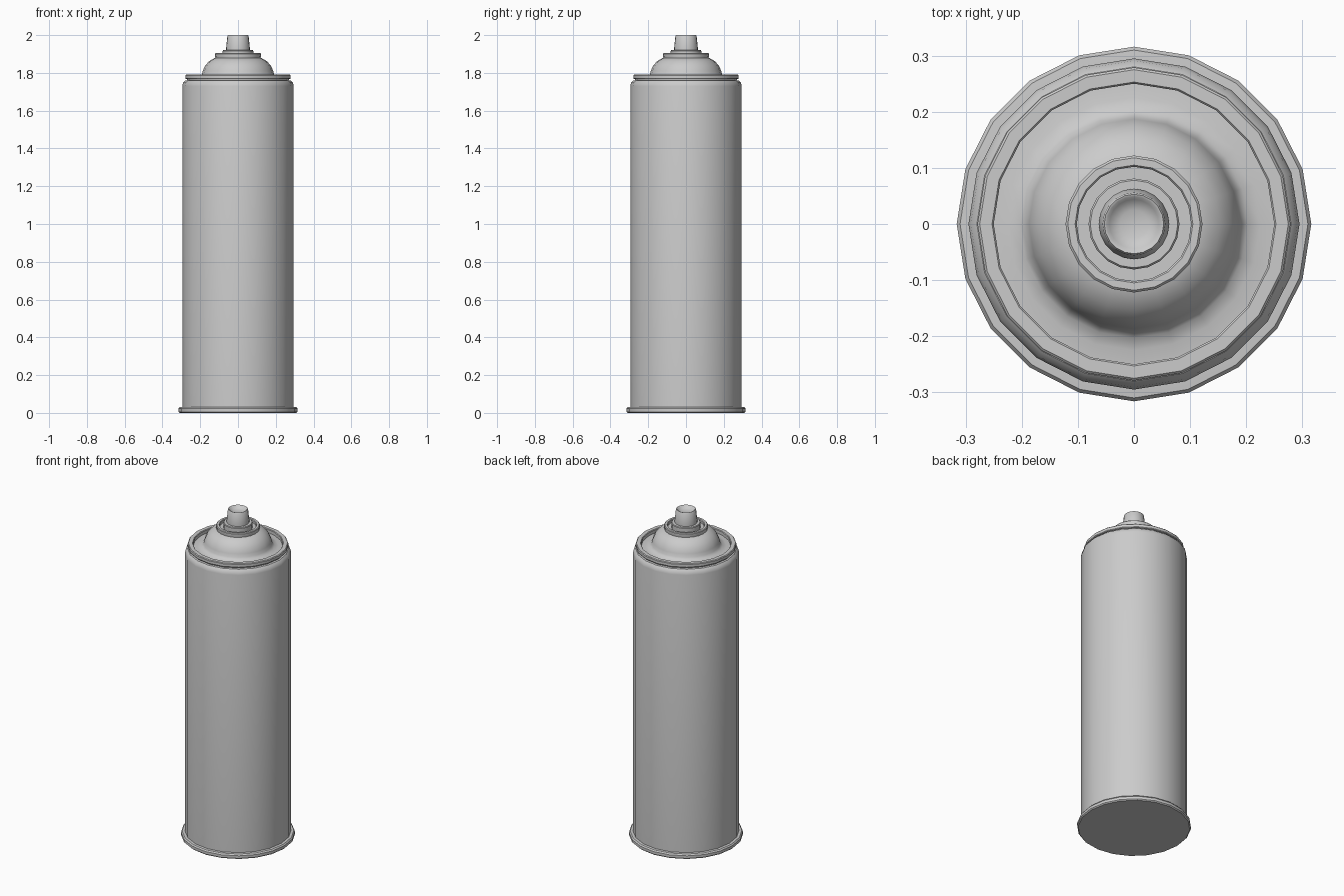
import bpy
import bmesh
from math import cos, sin, pi, radians

cube = bpy.data.objects.get("Cube")
if cube:
    bpy.data.objects.remove(cube, do_unlink=True)

SIDES = 20

metal = bpy.data.materials.new("grey_metal")
metal.use_nodes = True
GREY = (0.6, 0.6, 0.6, 1)
metal.diffuse_color = GREY
metal.node_tree.nodes["Principled BSDF"].inputs["Base Color"].default_value = GREY


def lathe(name, profile, sharp=35):
    """Revolve (radius, height) points around z; radius 0 makes a pole."""
    bm = bmesh.new()
    rings = []
    for r, z in profile:
        count = SIDES if r > 0 else 1
        rings.append([bm.verts.new((r * cos(2 * pi * i / SIDES), r * sin(2 * pi * i / SIDES), z))
                      for i in range(count)])
    for a, b in zip(rings, rings[1:]):
        for i in range(SIDES):
            j = (i + 1) % SIDES
            corners = [a[i % len(a)], a[j % len(a)], b[j % len(b)], b[i % len(b)]]
            bm.faces.new(list(dict.fromkeys(corners)))
    bmesh.ops.recalc_face_normals(bm, faces=bm.faces)
    mesh = bpy.data.meshes.new(name)
    bm.to_mesh(mesh)
    bm.free()
    mesh.materials.append(metal)
    obj = bpy.data.objects.new(name, mesh)
    bpy.context.collection.objects.link(obj)
    bpy.ops.object.select_all(action="DESELECT")
    obj.select_set(True)
    bpy.context.view_layer.objects.active = obj
    bpy.ops.object.shade_smooth_by_angle(angle=radians(sharp))
    return obj


# Rolled rim under the can
lathe("base_rim", [(0, 0), (0.31, 0), (0.316, 0.006), (0.316, 0.022),
                   (0.31, 0.03), (0.285, 0.032), (0, 0.032)])

# Can wall with a rounded shoulder
lathe("can_body", [(0, 0.02), (0.295, 0.02), (0.295, 1.73), (0.291, 1.748),
                   (0.28, 1.759), (0.262, 1.762), (0, 1.762)])

# Rolled rim around the top
lathe("top_rim", [(0.25, 1.758), (0.268, 1.758), (0.27, 1.767), (0.276, 1.767),
                  (0.279, 1.771), (0.279, 1.787), (0.275, 1.791), (0.253, 1.791),
                  (0.25, 1.787), (0.25, 1.758)])

# Domed lid flaring out to the rim
lathe("lid_dome", [(0, 1.75), (0.25, 1.75), (0.25, 1.768), (0.225, 1.77), (0.203, 1.776),
                   (0.191, 1.79), (0.187, 1.81), (0.174, 1.838), (0.153, 1.862),
                   (0.125, 1.878), (0.1, 1.883), (0, 1.883)], 50)

# Raised valve cup with an inner groove
lathe("valve_cup", [(0, 1.87), (0.118, 1.87), (0.122, 1.89), (0.122, 1.9), (0.118, 1.904),
                    (0.105, 1.904), (0.102, 1.9), (0.102, 1.886), (0.081, 1.886),
                    (0.081, 1.916), (0.078, 1.92), (0, 1.92)])

# Tapered spray button with a dished top
lathe("spray_button", [(0, 1.91), (0.063, 1.91), (0.063, 1.93), (0.056, 1.996), (0.053, 2.0),
                       (0.049, 1.999), (0.044, 1.99), (0.025, 1.983), (0, 1.981)], 50)
